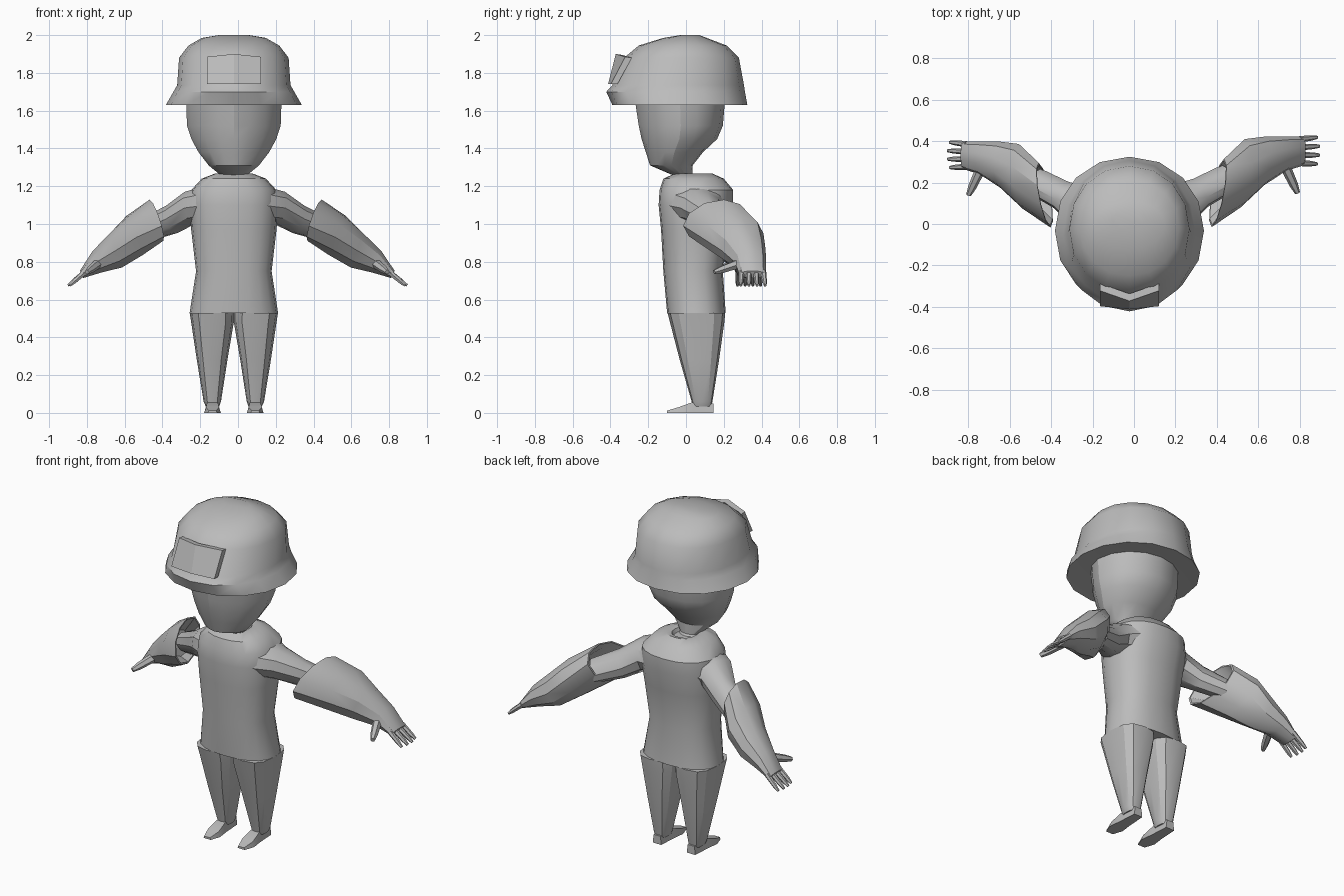
import bpy, bmesh, math
from mathutils import Vector

if "Cube" in bpy.data.objects:
    bpy.data.objects.remove(bpy.data.objects["Cube"])

CX = -0.022  # mirror plane of the body

grey = bpy.data.materials.new("plain_grey")
grey.diffuse_color = (0.5, 0.5, 0.5, 1)
grey.use_nodes = True
grey.node_tree.nodes["Principled BSDF"].inputs["Base Color"].default_value = grey.diffuse_color


def loft(name, rings, angle=35, cap_start=True, cap_end=True):
    """Skin a list of equal-length point rings."""
    bm = bmesh.new()
    vs = [[bm.verts.new(p) for p in r] for r in rings]
    n = len(vs[0])
    for a, b in zip(vs, vs[1:]):
        for i in range(n):
            j = (i + 1) % n
            bm.faces.new((a[i], a[j], b[j], b[i]))
    if cap_start:
        bm.faces.new(vs[0][::-1])
    if cap_end:
        bm.faces.new(vs[-1])
    bmesh.ops.recalc_face_normals(bm, faces=bm.faces)
    me = bpy.data.meshes.new(name)
    bm.to_mesh(me)
    bm.free()
    me.materials.append(grey)
    ob = bpy.data.objects.new(name, me)
    bpy.context.collection.objects.link(ob)
    bpy.ops.object.select_all(action='DESELECT')
    ob.select_set(True)
    bpy.context.view_layer.objects.active = ob
    bpy.ops.object.shade_smooth_by_angle(angle=math.radians(angle))
    return ob


def power(v, p):
    return math.copysign(abs(v) ** p, v) if abs(v) > 1e-6 else 0.0


def flat_ring(z, rx, front, back, cx=CX, n=16, fp=1.0, bp=1.0):
    """Horizontal oval; fp and bp shape its front and back: > 1 pointed, < 1 boxy."""
    yc, ry = (front + back) / 2, (back - front) / 2
    pts = []
    for i in range(n):
        t = 2 * math.pi * i / n
        c, s = math.cos(t), math.sin(t)
        p = fp if s < 0 else bp
        pts.append((cx + rx * power(c, p), yc + ry * power(s, p), z))
    return pts


def free_ring(c, a, b, n=10, k=1.0):
    """Oval with centre c and half axes a, b."""
    c, a, b = Vector(c), Vector(a), Vector(b)
    return [c + k * (a * math.cos(2 * math.pi * i / n) + b * math.sin(2 * math.pi * i / n))
            for i in range(n)]


# helmet: flat underside, brim, then dome
loft("helmet", [flat_ring(*r, fp=0.95, bp=0.96) for r in [
    (1.64, 0.24, -0.27, 0.21), (1.63, 0.36, -0.39, 0.325),
    (1.70, 0.320, -0.422, 0.312), (1.735, 0.300, -0.39, 0.307),
    (1.88, 0.29, -0.328, 0.28), (1.945, 0.24, -0.25, 0.215),
    (1.985, 0.17, -0.12, 0.11), (2.0, 0.08, -0.03, 0.07)]])

# helmet badge plate, bent along its middle
badge = []
for dx, yb, yt, zt in [(-0.143, -0.397, -0.322, 1.885), (0, -0.412, -0.372, 1.90),
                       (0.143, -0.397, -0.322, 1.885)]:
    badge.append([(CX + dx, yb, 1.742), (CX + dx, yt, zt),
                  (CX + dx, yt + 0.035, zt - 0.005), (CX + dx, yb + 0.035, 1.742)])
loft("helmet_badge", badge, 10)

# head and neck
loft("head", [flat_ring(*r, fp=1.15) for r in [
    (1.20, 0.05, -0.02, 0.08), (1.25, 0.06, -0.05, 0.035), (1.31, 0.133, -0.19, 0.035),
    (1.38, 0.187, -0.213, 0.09), (1.45, 0.225, -0.235, 0.165),
    (1.52, 0.248, -0.25, 0.195), (1.64, 0.252, -0.268, 0.205)]], 25)

# shirt with shallow collar
loft("shirt", [flat_ring(*r, n=20, fp=0.85, bp=0.85) for r in [
    (0.53, 0.234, -0.10, 0.21), (0.75, 0.20, -0.12, 0.195),
    (0.97, 0.226, -0.132, 0.22), (1.10, 0.235, -0.145, 0.25),
    (1.18, 0.225, -0.14, 0.25), (1.24, 0.17, -0.12, 0.20),
    (1.267, 0.10, -0.06, 0.14), (1.26, 0.07, -0.035, 0.11),
    (1.24, 0.06, -0.03, 0.10)]])

for side, word in ((1, "right"), (-1, "left")):
    # trouser leg with cuff
    loft(word + "_leg", [flat_ring(z, rx, f, b, CX + side * c, 12, p, p)
                         for z, rx, c, f, b, p in [
        (0.035, 0.036, 0.113, 0.035, 0.135, 0.8), (0.06, 0.046, 0.114, 0.03, 0.14, 0.8),
        (0.28, 0.081, 0.115, -0.033, 0.175, 0.75), (0.48, 0.113, 0.113, -0.085, 0.203, 0.7),
        (0.53, 0.117, 0.117, -0.098, 0.208, 0.7)]], 30)

    # foot
    fx = CX + side * 0.113
    loft(word + "_foot", [[(fx - w, y, 0), (fx + w, y, 0), (fx + w * 0.8, y, h), (fx - w * 0.8, y, h)]
                          for y, w, h in [(0.145, 0.028, 0.05), (0.03, 0.035, 0.055),
                                          (-0.04, 0.044, 0.03), (-0.10, 0.024, 0.012)]])

    def place(rings):
        """Put arm rings on this side of the body."""
        if side > 0:
            return rings
        return [[(-(p[0] * 0.955 + 0.045), p[1] * 0.95 - 0.003, p[2]) for p in r] for r in rings]

    # upper arm
    loft(word + "_upper_arm", place([free_ring(c, a, b) for c, a, b in [
        ((0.13, 0.055, 1.10), (0, 0.16, 0), (0.03, 0, 0.10)),
        ((0.22, 0.08, 1.085), (-0.03, 0.11, 0), (0.02, 0, 0.09)),
        ((0.32, 0.15, 1.025), (-0.035, 0.068, 0), (0.02, 0, 0.077)),
        ((0.46, 0.225, 0.97), (-0.035, 0.06, 0), (0.02, 0, 0.06))]]))

    # wide sleeve with hollow opening, tapering to the palm
    opening = ((0.405, 0.15, 1.02), (0.03, 0.165, 0.03), (0.03, 0, 0.105))
    middle = ((0.525, 0.245, 0.94), (0.01, 0.165, 0.01), (0.045, 0, 0.105))
    loft(word + "_sleeve", place(
        [free_ring(*middle, k=0.6), free_ring(*opening, k=0.93), free_ring(*opening),
         free_ring(*middle),
         free_ring((0.63, 0.305, 0.86), (0, 0.117, 0), (0.035, 0, 0.095)),
         free_ring((0.735, 0.34, 0.80), (0, 0.083, 0), (0.025, 0, 0.06)),
         free_ring((0.82, 0.353, 0.733), (0, 0.07, 0), (0.01, 0, 0.02))]), 30)

    # four fingers and thumb
    digits = [((0.80, 0.295 + 0.038 * i, 0.747), (0.885 + (0.01 if i in (1, 2) else 0),
               0.29 + 0.043 * i, 0.675), 0.016) for i in range(4)]
    digits.append(((0.73, 0.28, 0.79), (0.79, 0.15, 0.745), 0.026))
    for i, (start, end, r) in enumerate(digits):
        s, e = Vector(start), Vector(end)
        d = (e - s).normalized()
        a = d.cross(Vector((0, 0, 1))).normalized()
        b = a.cross(d)
        loft(f"{word}_{'thumb' if i == 4 else 'finger_%d' % (i + 1)}", place(
            [free_ring(s, a * r, b * r, 6), free_ring(s.lerp(e, 0.7), a * r * 0.8, b * r * 0.8, 6),
             free_ring(e, a * r * 0.5, b * r * 0.5, 6)]))
